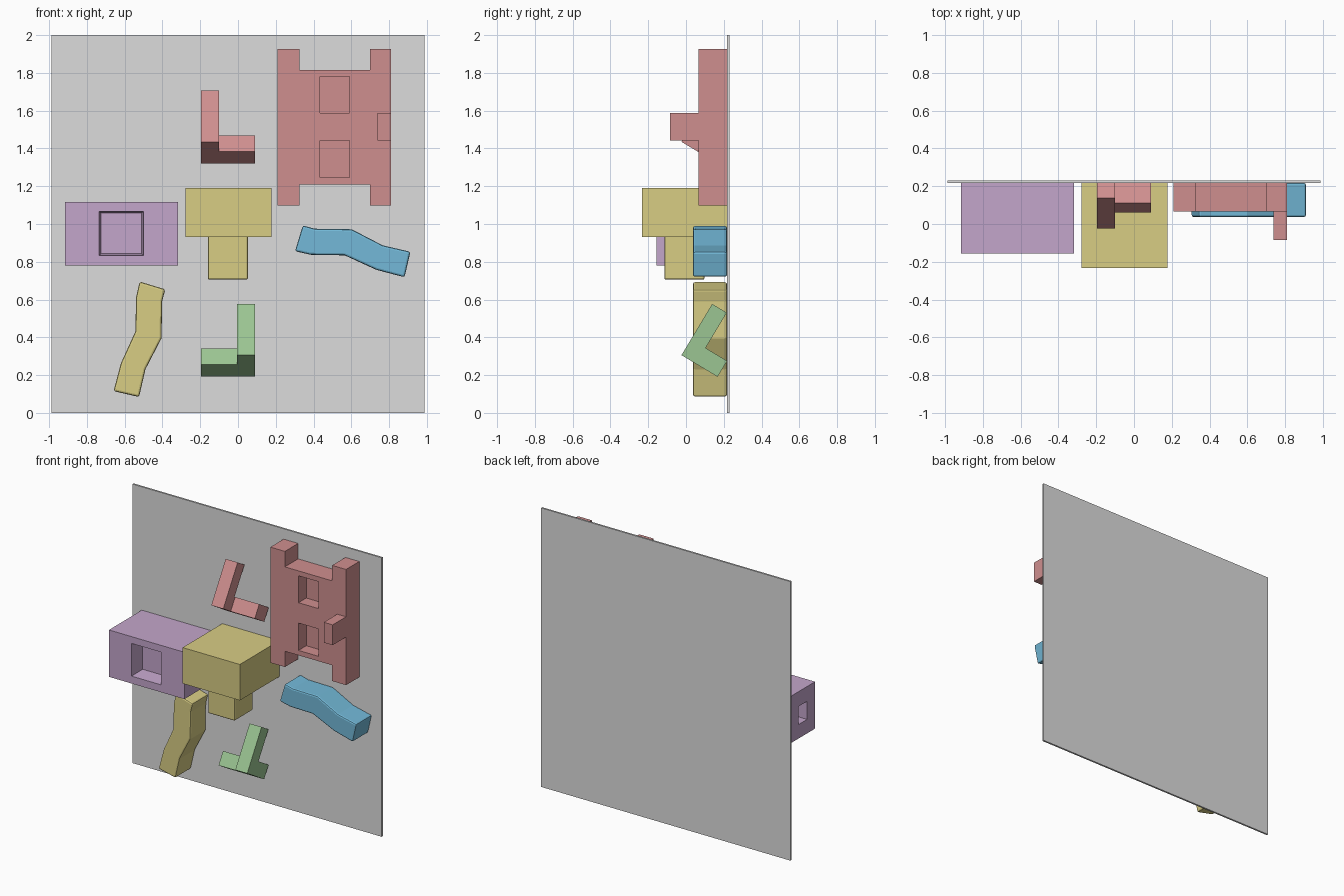
import bpy, bmesh, math
from mathutils import Vector

if "Cube" in bpy.data.objects:
    bpy.data.objects.remove(bpy.data.objects["Cube"])


def material(name, rgb):
    def lin(c):
        c /= 255
        return c / 12.92 if c <= 0.04045 else ((c + 0.055) / 1.055) ** 2.4
    m = bpy.data.materials.new(name)
    m.diffuse_color = (*[lin(c) for c in rgb], 1)
    m.use_nodes = True
    m.node_tree.nodes["Principled BSDF"].inputs["Base Color"].default_value = m.diffuse_color
    return m


GREY = material("panel grey", (220, 220, 220))
RED = material("dusty red", (207, 143, 143))
PURPLE = material("soft purple", (196, 166, 203))
YELLOW = material("mustard yellow", (216, 205, 132))
BLUE = material("sky blue", (115, 185, 216))
GREEN = material("leaf green", (155, 197, 146))

BACK = 0.217  # front surface of the panel


def make(name, bm, mat):
    bmesh.ops.recalc_face_normals(bm, faces=bm.faces)
    me = bpy.data.meshes.new(name)
    bm.to_mesh(me)
    bm.free()
    ob = bpy.data.objects.new(name, me)
    bpy.context.collection.objects.link(ob)
    if mat:
        me.materials.append(mat)
    return ob


def loft(bm, loop_a, loop_b):
    """Closed solid between two matching outlines."""
    a = [bm.verts.new(p) for p in loop_a]
    b = [bm.verts.new(p) for p in loop_b]
    n = len(a)
    bm.faces.new(a)
    bm.faces.new(b[::-1])
    for i in range(n):
        j = (i + 1) % n
        bm.faces.new((a[i], b[i], b[j], a[j]))


def prism_xz(name, pts, y0, y1, mat):
    bm = bmesh.new()
    loft(bm, [(x, y0, z) for x, z in pts], [(x, y1, z) for x, z in pts])
    return make(name, bm, mat)


def box(name, x, y, z, mat):
    pts = [(x[0], z[0]), (x[1], z[0]), (x[1], z[1]), (x[0], z[1])]
    return prism_xz(name, pts, y[0], y[1], mat)


def apply(ob, kind, **props):
    mod = ob.modifiers.new(kind.lower(), kind)
    for k, v in props.items():
        setattr(mod, k, v)
    bpy.context.view_layer.objects.active = ob
    bpy.ops.object.modifier_apply(modifier=mod.name)


def cut(ob, cutter):
    apply(ob, 'BOOLEAN', operation='DIFFERENCE', solver='EXACT', object=cutter)
    bpy.data.objects.remove(cutter)


def soften(ob, width):
    apply(ob, 'BEVEL', width=width, segments=2, limit_method='ANGLE',
          angle_limit=math.radians(50))


# Backing panel
box("backing_panel", (-0.988, 0.988), (BACK, 0.23), (0, 2), GREY)

# Red frame with four corner posts and two square recesses
H = [(0.21, 1.097), (0.325, 1.097), (0.325, 1.21), (0.70, 1.21),
     (0.70, 1.097), (0.81, 1.097), (0.81, 1.926), (0.70, 1.926),
     (0.70, 1.815), (0.325, 1.815), (0.325, 1.926), (0.21, 1.926)]
frame = prism_xz("red_frame", H, 0.067, BACK, RED)
for z in ((1.245, 1.441), (1.587, 1.78)):
    cut(frame, box("recess_cutter", (0.433, 0.591), (-0.05, 0.155), z, None))
box("frame_knob", (0.74, 0.81), (-0.085, 0.067), (1.441, 1.587), RED)

# Purple block with a tapered front recess and a smaller side recess
block = box("purple_block", (-0.915, -0.317), (-0.155, BACK), (0.78, 1.116), PURPLE)


def rect(y, r):
    return [(-0.618 + sx * r, y, 0.95 + sz * r)
            for sx, sz in ((-1, -1), (1, -1), (1, 1), (-1, 1))]


bm = bmesh.new()
loft(bm, rect(-0.165, 0.118), rect(-0.045, 0.107))
cut(block, make("front_cutter", bm, None))
cut(block, box("side_cutter", (-1.0, -0.835), (-0.065, 0.035), (0.88, 1.01), None))

# Yellow block with a square peg below
box("yellow_block", (-0.277, 0.177), (-0.232, BACK), (0.932, 1.19), YELLOW)
peg = box("yellow_peg", (-0.16, 0.053), (-0.115, 0.098), (0.705, 0.94), YELLOW)
soften(peg, 0.01)

# Bent bars: one outline, the yellow one is turned a quarter
BAR = [(0.343, 0.992), (0.407, 0.975), (0.602, 0.972), (0.766, 0.887),
       (0.913, 0.853), (0.882, 0.718), (0.734, 0.757), (0.565, 0.834),
       (0.386, 0.837), (0.302, 0.856)]
TURNED = [(z - 1.377, 0.997 - x) for x, z in BAR]
for name, pts, mat in (("blue_bent_bar", BAR, BLUE),
                       ("yellow_bent_bar", TURNED, YELLOW)):
    soften(prism_xz(name, pts, 0.037, BACK, mat), 0.011)

# Tilted three-way corner pieces: arm up, foot back, bar sideways
ANG = math.radians(31)
U = Vector((0, math.sin(ANG), math.cos(ANG)))
V = Vector((0, math.cos(ANG), -math.sin(ANG)))


def corner_piece(name, z, flip, mat):
    def outline(uv, x):
        if flip:
            x = -0.105 - x
        return [Vector((x, -0.024, z)) + U * u + V * v for u, v in uv]
    bm = bmesh.new()
    elbow = [(0, 0), (0.316, 0), (0.316, 0.09), (0.098, 0.09), (0.098, 0.223), (0, 0.223)]
    bar = [(0, 0.098), (0.098, 0.098), (0.098, 0.223), (0, 0.223)]
    loft(bm, outline(elbow, -0.005), outline(elbow, 0.09))
    loft(bm, outline(bar, -0.196), outline(bar, -0.005))
    return make(name, bm, mat)


corner_piece("green_corner_piece", 0.306, False, GREEN)
corner_piece("red_corner_piece", 1.435, True, RED)
